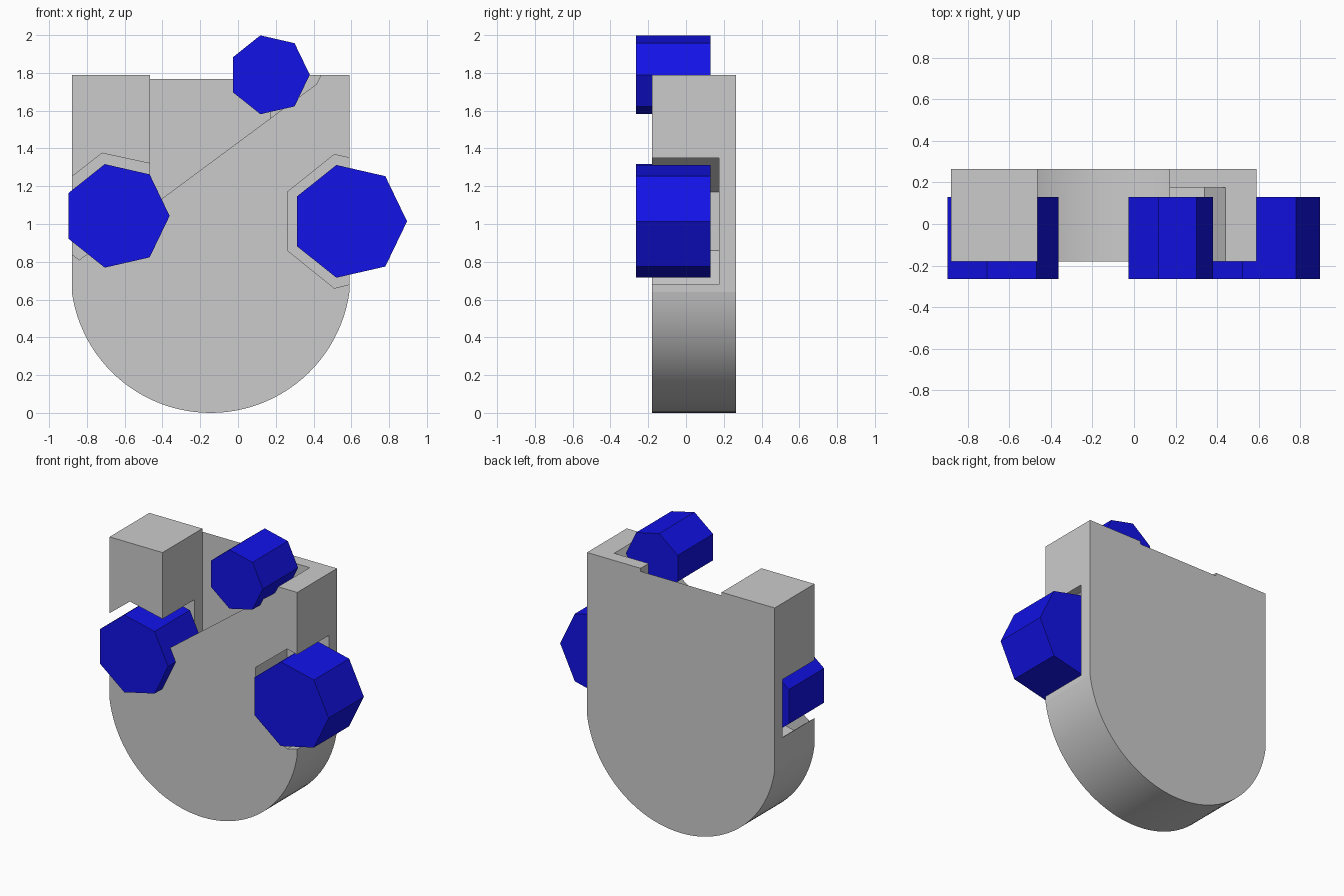
import bpy, bmesh, math

if "Cube" in bpy.data.objects:
    bpy.data.objects.remove(bpy.data.objects["Cube"])

F, P, B = -0.18, 0.175, 0.265          # front face, pocket floor, back face
L, R, TOP, SIDE = -0.88, 0.59, 1.79, 0.64
SLOT_L, SLOT_R = -0.465, 0.17          # slot open at the top

# rounded bottom, right to left, as a circular arc
half, mid = (R - L) / 2, (R + L) / 2
rad = (half**2 + SIDE**2) / (2 * SIDE)
span = math.asin(half / rad)
arc = [(mid + rad * math.sin(span * (1 - i / 24)),
        rad - rad * math.cos(span * (1 - i / 24))) for i in range(49)]

# pocket outlines (x, z)
right_pocket = [(R, 1.35), (0.51, 1.368), (0.262, 1.17), (0.262, 0.86), (0.51, 0.66), (R, 0.68)]
left_upper = [(L, 1.25), (-0.72, 1.375), (SLOT_L, 1.32)]
left_lower = [(SLOT_L, 0.77), (-0.72, 0.71), (-0.84, 0.81), (L, 0.84)]
top_pocket = [(0.44, TOP), (0.34, 1.58), (SLOT_R, 1.54)]

bm = bmesh.new()


def cap(points, y):
    bm.faces.new([bm.verts.new((x, y, z)) for x, z in points])


def strip(points, y0, y1):
    a = [bm.verts.new((x, y0, z)) for x, z in points]
    b = [bm.verts.new((x, y1, z)) for x, z in points]
    for i in range(len(points) - 1):
        bm.faces.new((a[i], a[i + 1], b[i + 1], b[i]))


# back sheet, slightly lower along the slot
cap([(L, TOP), (SLOT_L, TOP), (SLOT_L, 1.768), (SLOT_R, 1.768), (SLOT_R, TOP), (R, TOP)] + arc, B)
# front sheet below the diagonal, and the front of the left column
cap([(0.44, TOP), (R, TOP)] + right_pocket + arc + [(L, 0.84), (-0.84, 0.81), (0.415, 1.74)], F)
cap([(L, TOP)] + left_upper + [(SLOT_L, TOP)], F)
# outer rim
strip(arc, F, B)
strip([(0.44, TOP), (R, TOP), (R, 1.35)], F, P)
strip([(R, 0.68), (R, SIDE)], F, P)
strip([(SLOT_R, 1.54), (SLOT_R, TOP), (0.44, TOP), (R, TOP), (R, SIDE)], P, B)
strip([(L, SIDE), (L, 0.84)], F, P)
strip([(L, 1.25), (L, TOP), (SLOT_L, TOP), (SLOT_L, 1.32)], F, P)
strip([(L, SIDE), (L, TOP), (SLOT_L, TOP), (SLOT_L, 0.77)], P, B)
# pocket walls and floors
for wall in (right_pocket, left_upper, left_lower, top_pocket):
    strip(wall, F, P)
cap(right_pocket, P)
cap(left_upper + left_lower, P)
cap(top_pocket + [(SLOT_R, TOP)], P)

bmesh.ops.remove_doubles(bm, verts=bm.verts, dist=0.0005)
bmesh.ops.recalc_face_normals(bm, faces=bm.faces)
mesh = bpy.data.meshes.new("body")
bm.to_mesh(mesh)
bm.free()
body = bpy.data.objects.new("body", mesh)
bpy.context.collection.objects.link(body)
bpy.context.view_layer.objects.active = body
body.select_set(True)
bpy.ops.object.shade_smooth_by_angle(angle=math.radians(20))

# seven-sided pegs
blue = bpy.data.materials.new("blue")
blue.diffuse_color = (0.006, 0.006, 0.8, 1)
blue.use_nodes = True
blue.node_tree.nodes["Principled BSDF"].inputs["Base Color"].default_value = blue.diffuse_color
for name, x, z, r in (("left_peg", -0.643, 1.043, 0.281),
                      ("right_peg", 0.589, 1.014, 0.306),
                      ("top_peg", 0.166, 1.79, 0.214)):
    bpy.ops.mesh.primitive_cylinder_add(vertices=7, radius=r, depth=0.395,
                                        location=(x, -0.0675, z),
                                        rotation=(math.pi / 2, math.pi / 2, 0))
    peg = bpy.context.object
    peg.name = name
    peg.data.materials.append(blue)
    # first corner points to +x
    peg.rotation_euler = (math.pi / 2, 0, 0)
    for v in peg.data.vertices:
        v.co.x, v.co.y = v.co.y, -v.co.x
